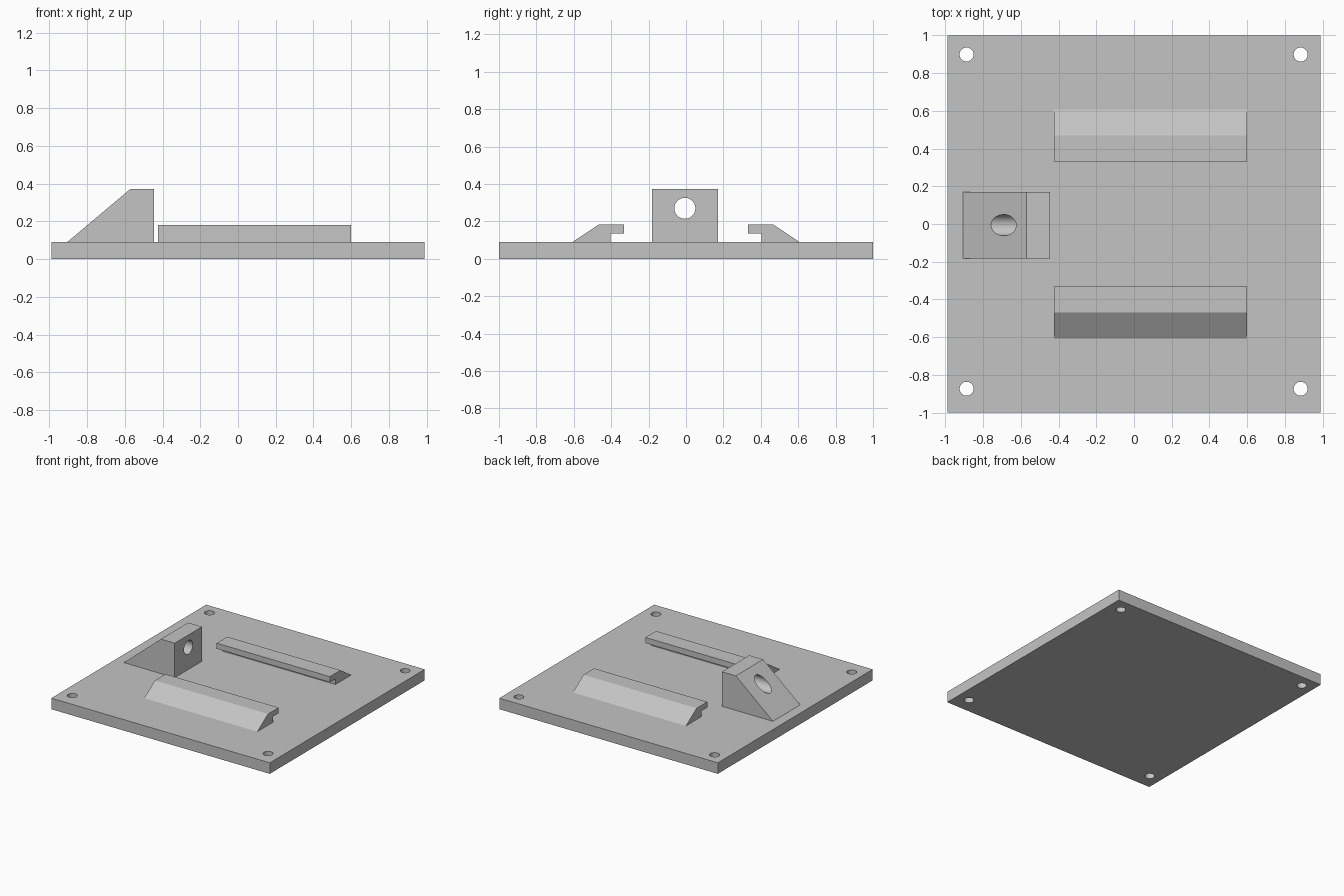
import bpy
import bmesh
from mathutils import Matrix, Vector

cube = bpy.data.objects.get("Cube")
if cube:
    bpy.data.objects.remove(cube, do_unlink=True)

grey = bpy.data.materials.new("plain grey")
grey.use_nodes = True
colour = (0.55, 0.55, 0.55, 1)
grey.diffuse_color = colour
grey.node_tree.nodes["Principled BSDF"].inputs["Base Color"].default_value = colour


def extrude_profile(name, points, offset):
    """Solid made by sweeping a closed outline along an offset."""
    bm = bmesh.new()
    face = bm.faces.new([bm.verts.new(p) for p in points])
    swept = bmesh.ops.extrude_face_region(bm, geom=[face])["geom"]
    verts = [v for v in swept if isinstance(v, bmesh.types.BMVert)]
    bmesh.ops.translate(bm, verts=verts, vec=Vector(offset))
    bmesh.ops.recalc_face_normals(bm, faces=bm.faces)
    mesh = bpy.data.meshes.new(name)
    bm.to_mesh(mesh)
    bm.free()
    obj = bpy.data.objects.new(name, mesh)
    bpy.context.collection.objects.link(obj)
    mesh.materials.append(grey)
    return obj


def drill(obj, centre, radius, axis):
    """Cut a round through hole along the given axis."""
    bpy.ops.mesh.primitive_cylinder_add(vertices=48, radius=radius, depth=1.5)
    cutter = bpy.context.object
    cutter.hide_render = True
    turn = Vector((0, 0, 1)).rotation_difference(Vector(axis)).to_matrix().to_4x4()
    cutter.data.transform(Matrix.Translation(centre) @ turn)
    cutter.data.materials.append(grey)
    mod = obj.modifiers.new("hole", 'BOOLEAN')
    mod.operation = 'DIFFERENCE'
    mod.solver = 'EXACT'
    mod.object = cutter
    bpy.context.view_layer.objects.active = obj
    bpy.ops.object.modifier_apply(modifier=mod.name)
    bpy.data.objects.remove(cutter, do_unlink=True)


def smooth(obj):
    bpy.ops.object.select_all(action='DESELECT')
    obj.select_set(True)
    bpy.context.view_layer.objects.active = obj
    bpy.ops.object.shade_smooth_by_angle(angle=0.5)


TOP = 0.09          # upper surface of the base plate
HALF_X = 0.988

# Base plate with a screw hole in each corner
plate = extrude_profile("base_plate",
                        [(-HALF_X, -1, 0), (HALF_X, -1, 0), (HALF_X, 1, 0), (-HALF_X, 1, 0)],
                        (0, 0, TOP))
for x in (-0.887, 0.883):
    for y in (-0.873, 0.898):
        drill(plate, (x, y, 0), 0.037, (0, 0, 1))
smooth(plate)

# Wedge-shaped stop block with a cable hole
block = extrude_profile("stop_block",
                        [(-0.905, -0.182, TOP), (-0.445, -0.182, TOP),
                         (-0.445, -0.182, 0.372), (-0.57, -0.182, 0.372)],
                        (0, 0.352, 0))
drill(block, (-0.6, -0.006, 0.27), 0.056, (1, 0, 0))
smooth(block)

# Pair of overhanging clamp rails, mirrored front to back
outline = [(0.606, TOP), (0.468, 0.182), (0.331, 0.182),
           (0.331, 0.136), (0.403, 0.136), (0.403, TOP)]
for name, side in (("front_rail", -1), ("back_rail", 1)):
    extrude_profile(name, [(-0.424, side * y, z) for y, z in outline], (1.023, 0, 0))
